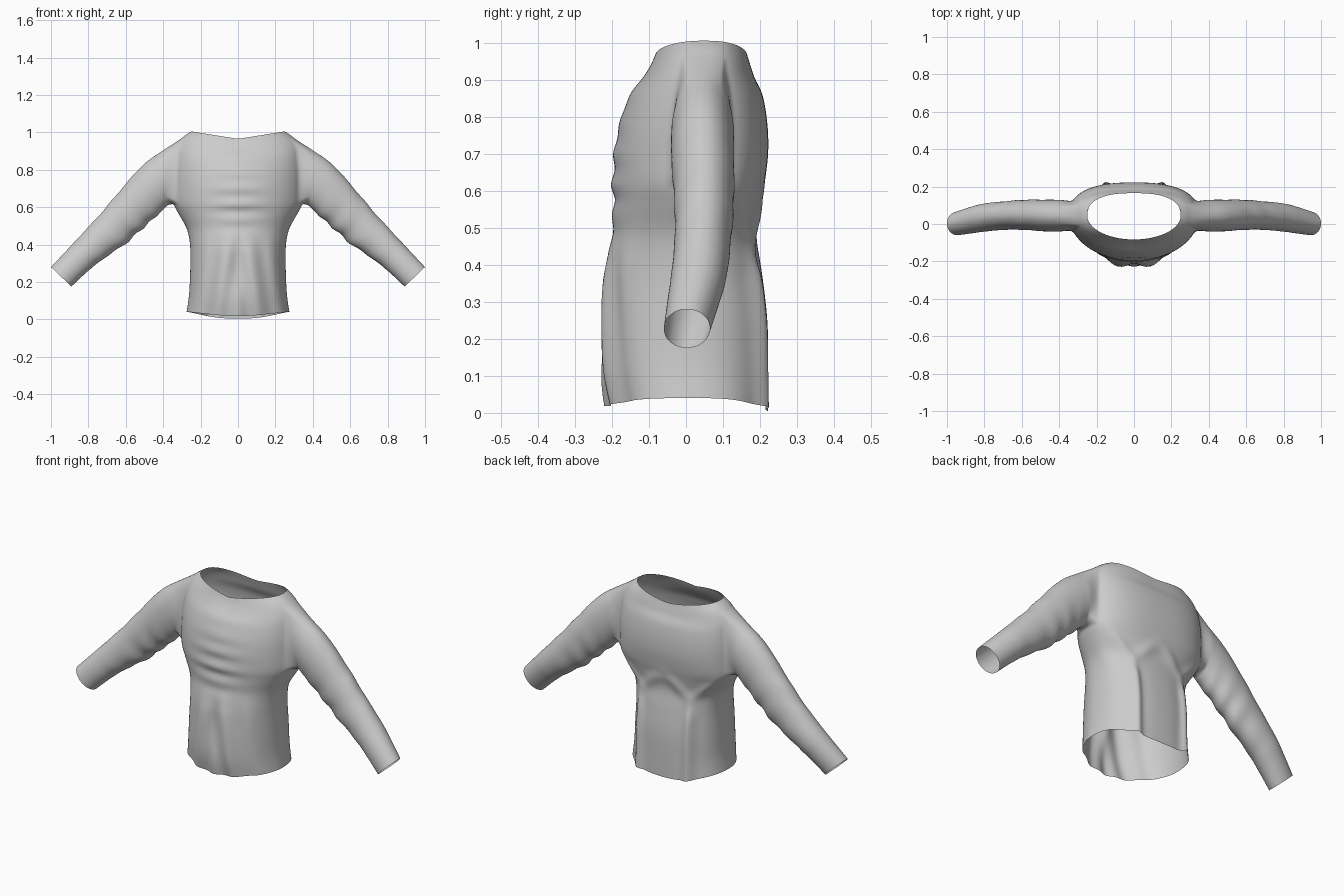
import bpy, bmesh
from math import sin, cos, pi, atan2, exp, radians

if "Cube" in bpy.data.objects:
    bpy.data.objects.remove(bpy.data.objects["Cube"])

COLS, ROWS = 36, 44          # half-ring columns, torso rows
HOLE = 4                     # armhole half-width in columns

# torso rings: z, half width, side y, front y, back y
TORSO = [(.04, .275, .0, -.215, .222), (.13, .262, .0, -.232, .222), (.25, .256, .0, -.232, .22),
         (.38, .255, .0, -.222, .205), (.48, .272, .01, -.20, .19), (.56, .315, .03, -.197, .20),
         (.62, .345, .045, -.198, .212), (.70, .348, .045, -.194, .222), (.78, .348, .045, -.18, .22),
         (.86, .342, .045, -.152, .207), (.92, .332, .045, -.12, .187), (.97, .30, .045, -.097, .175),
         (1.005, .25, .045, -.083, .165)]
# sleeve sections: upper edge x, z, lower edge x, z, front y, back y
SLEEVE = [(.40, .905, .375, .61, -.04, .13), (.51, .825, .425, .56, -.04, .13),
          (.63, .69, .505, .49, -.033, .13), (.74, .56, .60, .405, -.03, .123),
          (.86, .43, .73, .315, -.04, .11), (.93, .355, .81, .25, -.05, .09),
          (1.0, .28, .89, .175, -.06, .065)]


def spline(table, f):
    """Catmull-Rom sample of a table, f in 0..1."""
    n = len(table) - 1
    i = min(int(f * n), n - 1)
    t = f * n - i
    a, b, c, d = (table[min(max(i + k, 0), n)] for k in (-1, 0, 1, 2))
    return [q + .5 * t * (r - p + t * (2*p - 5*q + 4*r - s + t * (3*(q - r) + s - p)))
            for p, q, r, s in zip(a, b, c, d)]


def bump(v, mid, width):
    return exp(-((v - mid) / width) ** 2)


def fade(v, lo, hi):
    t = min(max((v - lo) / (hi - lo), 0), 1)
    return t * t * (3 - 2 * t)


def torso_point(f, j):
    z, w, ym, yf, yb = spline(TORSO, f)
    t = radians(-90 + 180 * j / COLS)
    c, s = max(cos(t), 0), sin(t)
    x = w * c
    if s < 0:
        y = ym + (yf - ym) * -s
        # chest folds, belly folds and centre crease
        y -= .007 * sin(2 * pi * z / .085) * bump(x, 0, .13) * bump(z, .62, .16) * -s
        y -= .010 * cos(2 * pi * (x + .15 * z) / .12) * (1 - fade(z, .3, .5)) * -s
        y += .018 * bump(x, 0, .02) * bump(z, .26, .12)
    else:
        x = w * c ** .8
        y = ym + (yb - ym) * s ** .8
        # back panel ridges and the diagonal folds above them
        y += .03 * bump(x, .155, .022) * (1 - fade(z, .34, .48))
        y += .014 * bump(x, .15 + (z - .45), .03) * bump(z, .52, .07)
        y += .014 * bump(x, .15 - (z - .45), .03) * bump(z, .52, .07)
    # hem dips in front and back, neckline dips at the centre
    z -= (1 - fade(z, .04, .25)) * (.022 if s < 0 else .036) * abs(s) ** 3
    z -= fade(z, .84, 1.0) * .04 * (1 - c)
    return (0 if j in (0, COLS) else x, y, z)


bm = bmesh.new()
# torso half, with an armhole left open in the side
grid = [[bm.verts.new(torso_point(i / ROWS, j)) for j in range(COLS + 1)] for i in range(ROWS + 1)]
r0, r1 = round(ROWS * 6 / 12), round(ROWS * 11 / 12)
c0, c1 = COLS // 2 - HOLE, COLS // 2 + HOLE
for i in range(ROWS):
    for j in range(COLS):
        if not (r0 <= i < r1 and c0 <= j < c1):
            bm.faces.new((grid[i][j], grid[i][j+1], grid[i+1][j+1], grid[i+1][j]))

# sleeve lofted from the armhole loop to the cuff
loop = ([grid[r0][j] for j in range(c0, c1)] + [grid[i][c1] for i in range(r0, r1)] +
        [grid[r1][j] for j in range(c1, c0, -1)] + [grid[i][c0] for i in range(r1, r0, -1)])
angles = [atan2((v.co.y - .045) / .085, (v.co.z - .79) / .18) for v in loop]
STEPS = 30
prev = loop
for k in range(STEPS + 1):
    f = k / STEPS
    ux, uz, lx, lz, yf, yb = spline(SLEEVE, f)
    ring = []
    for a in angles:
        h, d = cos(a), sin(a)
        # sagging wrinkles under the arm
        r = 1 + .07 * sin(f * 42 + 2 * d) * bump(f, .42, .22) * (.35 - .65 * h)
        h, d = h * r, d * r
        ring.append(bm.verts.new(((ux + lx) / 2 + h * (ux - lx) / 2,
                                  (yf + yb) / 2 + d * (yb - yf) / 2,
                                  (uz + lz) / 2 + h * (uz - lz) / 2)))
    n = len(ring)
    for i in range(n):
        m = (i + 1) % n
        bm.faces.new((prev[i], prev[m], ring[m], ring[i]))
    prev = ring
bmesh.ops.recalc_face_normals(bm, faces=bm.faces)

mesh = bpy.data.meshes.new("long_sleeve_top")
bm.to_mesh(mesh)
bm.free()
top = bpy.data.objects.new("long_sleeve_top", mesh)
bpy.context.collection.objects.link(top)

# mirror to the other side and smooth
mirror = top.modifiers.new("mirror", 'MIRROR')
mirror.use_clip = True
sub = top.modifiers.new("smooth", 'SUBSURF')
sub.levels = sub.render_levels = 1
bpy.context.view_layer.objects.active = top
top.select_set(True)
bpy.ops.object.shade_smooth()
